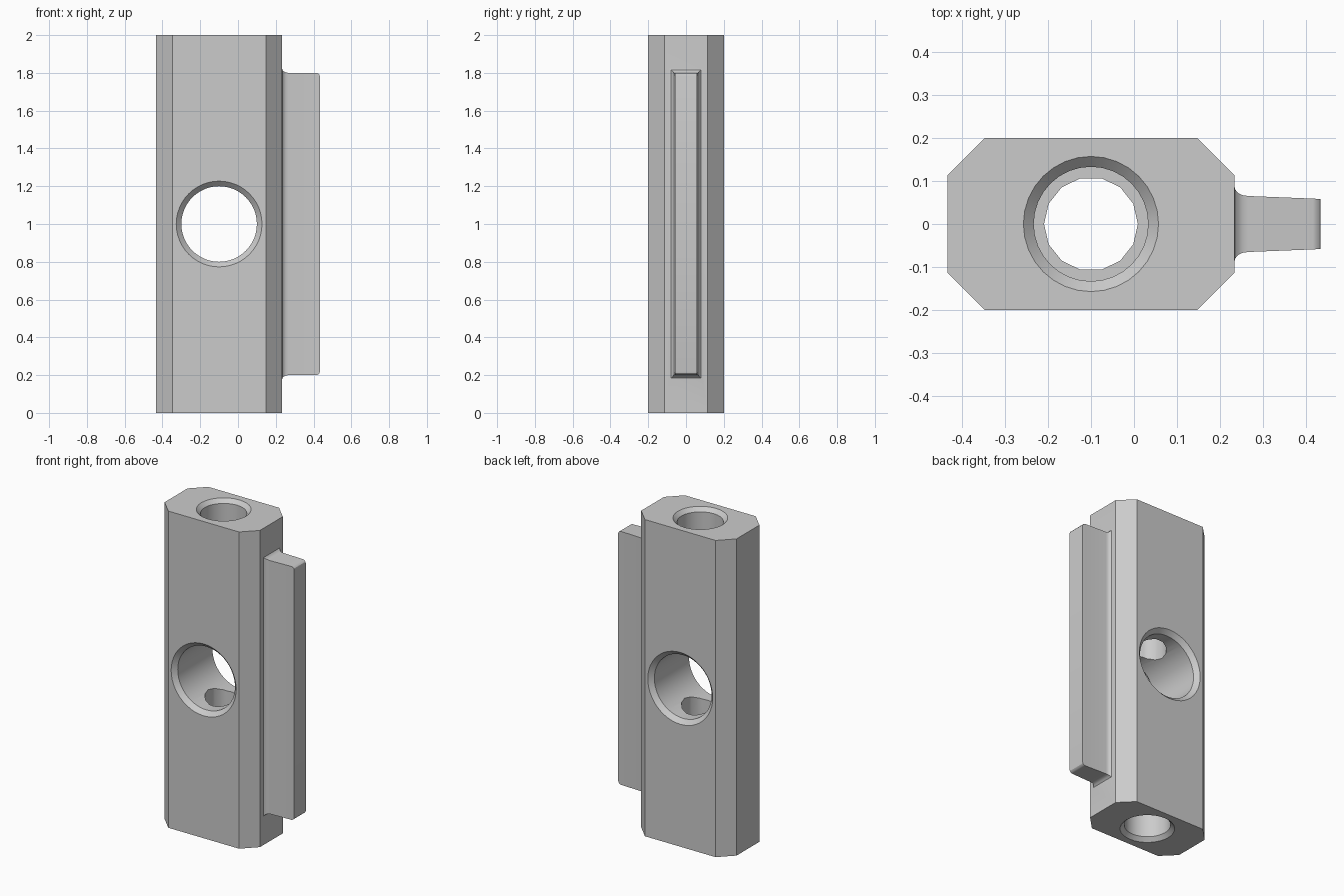
import bpy, bmesh, math
from mathutils import Matrix

if "Cube" in bpy.data.objects:
    bpy.data.objects.remove(bpy.data.objects["Cube"])


def loft(name, rings, matrix=Matrix()):
    """Closed solid through a list of equal-length point rings."""
    bm = bmesh.new()
    loops = [[bm.verts.new(matrix @ Matrix.Translation(p).translation) for p in ring] for ring in rings]
    for a, b in zip(loops, loops[1:]):
        for i in range(len(a)):
            j = (i + 1) % len(a)
            bm.faces.new((a[i], a[j], b[j], b[i]))
    bm.faces.new(loops[0])
    bm.faces.new(loops[-1])
    bmesh.ops.recalc_face_normals(bm, faces=bm.faces)
    mesh = bpy.data.meshes.new(name)
    bm.to_mesh(mesh)
    bm.free()
    obj = bpy.data.objects.new(name, mesh)
    bpy.context.collection.objects.link(obj)
    return obj


def drill(name, profile, sides, matrix):
    """Turned cutter from (radius, height) pairs."""
    angles = [2 * math.pi * i / sides for i in range(sides)]
    rings = [[(r * math.cos(a), r * math.sin(a), t) for a in angles] for r, t in profile]
    return loft(name, rings, matrix)


def combine(target, tool, operation):
    tool.hide_render = True
    mod = target.modifiers.new(operation, 'BOOLEAN')
    mod.operation = operation
    mod.solver = 'EXACT'
    mod.object = tool
    bpy.context.view_layer.objects.active = target
    bpy.ops.object.modifier_apply(modifier=mod.name)
    bpy.data.objects.remove(tool)


# Chamfered rectangular block
cx, hx, hy, c = -0.1, 0.333, 0.2, 0.086
half = [(hx, -hy + c), (hx, hy - c), (hx - c, hy), (-hx + c, hy)]
outline = half + [(-x, -y) for x, y in half]
block = loft("block", [[(cx + x, y, z) for x, y in outline] for z in (0, 2)])

# Side fin: root fillet, slight taper, rounded outer ends (x, half y, half z)
sections = [(0.215, 0.09, 0.827), (0.233, 0.09, 0.827), (0.235, 0.08, 0.816),
            (0.242, 0.072, 0.808), (0.252, 0.067, 0.803), (0.265, 0.065, 0.80),
            (0.415, 0.059, 0.80), (0.424, 0.0585, 0.797), (0.431, 0.058, 0.79),
            (0.433, 0.058, 0.782)]
fin = loft("fin", [[(x, -w, 1 - h), (x, w, 1 - h), (x, w, 1 + h), (x, -w, 1 + h)]
                   for x, w, h in sections])
combine(block, fin, 'UNION')

# Cross bore, countersunk on both faces
centre = Matrix.Translation((cx, 0, 1))
cross = [(0.237, -0.21), (0.2, -0.173), (0.2, 0.173), (0.237, 0.21)]
combine(block, drill("cross_bore", cross, 48, centre @ Matrix.Rotation(math.pi / 2, 4, 'X')), 'DIFFERENCE')

# Long bore: narrow core, wider countersunk hole at each end
combine(block, drill("core_bore", [(0.109, -1.1), (0.109, 1.1)], 14, centre), 'DIFFERENCE')
for s in (-1, 1):
    end = [(0.133, 0.6 * s), (0.133, 0.976 * s), (0.167, 1.01 * s)]
    combine(block, drill("end_hole", end, 32, centre), 'DIFFERENCE')

# Smooth the bores and fillets, keep hard edges
bpy.ops.object.select_all(action='DESELECT')
block.select_set(True)
bpy.context.view_layer.objects.active = block
bpy.ops.object.shade_smooth_by_angle(angle=math.radians(28))
